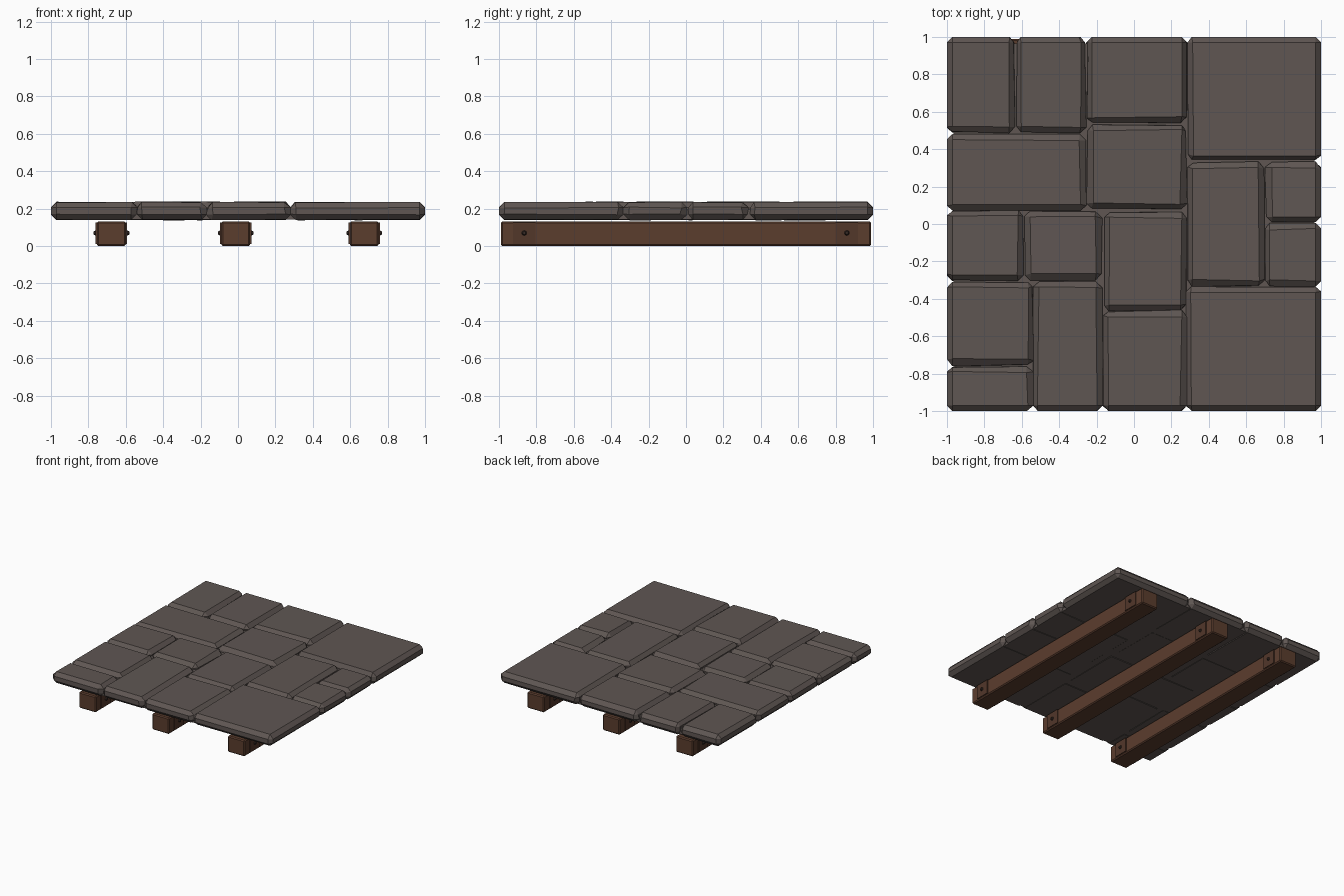
import bpy, bmesh, math, random
from mathutils import Matrix, Vector

random.seed(4)
cube = bpy.data.objects.get("Cube")
if cube:
    bpy.data.objects.remove(cube)


def material(name, rgb):
    m = bpy.data.materials.new(name)
    m.use_nodes = True
    m.diffuse_color = (*rgb, 1)
    m.node_tree.nodes["Principled BSDF"].inputs["Base Color"].default_value = (*rgb, 1)
    return m


stone = material("grey_brown_stone", (0.115, 0.094, 0.086))
wood = material("brown_wood", (0.105, 0.047, 0.027))
bracket = material("dark_brown_bracket", (0.085, 0.038, 0.023))
iron = material("dark_bolt", (0.04, 0.025, 0.02))


def finish(bm, name, mat):
    mesh = bpy.data.meshes.new(name)
    bm.to_mesh(mesh)
    bm.free()
    mesh.materials.append(mat)
    ob = bpy.data.objects.new(name, mesh)
    bpy.context.collection.objects.link(ob)
    return ob


def box(name, lo, hi, mat, bevel=0.0, wobble=0.0):
    """Box between two corners, chamfered, with slightly uneven corners."""
    lo, hi = Vector(lo), Vector(hi)
    bm = bmesh.new()
    place = Matrix.Translation((lo + hi) / 2) @ Matrix.Diagonal((*(hi - lo), 1))
    bmesh.ops.create_cube(bm, size=1, matrix=place)
    if bevel:
        bmesh.ops.bevel(bm, geom=bm.edges[:], offset=bevel, segments=1, affect='EDGES')
    if wobble:
        for v in bm.verts:
            for i, amount in enumerate((wobble, wobble, wobble * 0.4)):
                # Sides on the outer border stay straight
                if i == 2 or abs(v.co[i]) < 0.96:
                    v.co[i] += random.uniform(-amount, amount)
    return finish(bm, name, mat)


# Paving slabs: x from, x to, y from, y to
slabs = [
    (-1, -.64, .49, 1), (-.63, -.26, .49, 1), (-.25, .28, .54, 1), (.285, 1, .34, 1),
    (-1, -.26, .07, .48), (-.25, .28, .08, .53), (.285, .695, -.33, .33),
    (.705, 1, .01, .33), (.7, 1, -.33, 0), (-1, -.59, -.3, .07),
    (-.58, -.175, -.3, .065), (-.16, .28, -.46, .065), (-1, -.54, -.755, -.31),
    (-.54, -.17, -1, -.31), (-.165, .28, -1, -.465), (.28, 1, -1, -.335),
    (-1, -.54, -1, -.765),
]
for i, (x0, x1, y0, y1) in enumerate(slabs, 1):
    box(f"paving_slab_{i}", (x0, y0, .14), (x1, y1, .235), stone, .029, .006)

# Bedding that closes the joints
box("joint_bedding", (-.965, -.965, .143), (.965, .965, .195), stone)


def bolt(name, x, y, z, side):
    """Low-poly domed head pointing along x."""
    bm = bmesh.new()
    turn = Matrix.Translation((x, y, z)) @ Matrix.Rotation(side * math.pi / 2, 4, 'Y')
    bmesh.ops.create_cone(bm, cap_ends=True, segments=8, radius1=.015, radius2=.008,
                          depth=.014, matrix=turn)
    finish(bm, name, iron)


# Support beams with bracket plates and bolts near both ends
for name, cx in (("left", .675), ("middle", -.012), ("right", -.677)):
    half = .077
    box(f"{name}_beam", (cx - half, -.99, 0), (cx + half, .99, .132), wood, .008)
    for end, y in (("front", -.865), ("back", .86)):
        for face, side in (("outer", 1), ("inner", -1)):
            a, b = sorted((cx + side * (half - .002), cx + side * (half + .007)))
            tag = f"{name}_{end}_{face}"
            box(f"{tag}_bracket", (a, y - .06, .012), (b, y + .06, .126), bracket)
            bolt(f"{tag}_bolt", cx + side * (half + .012), y, .07, side)
